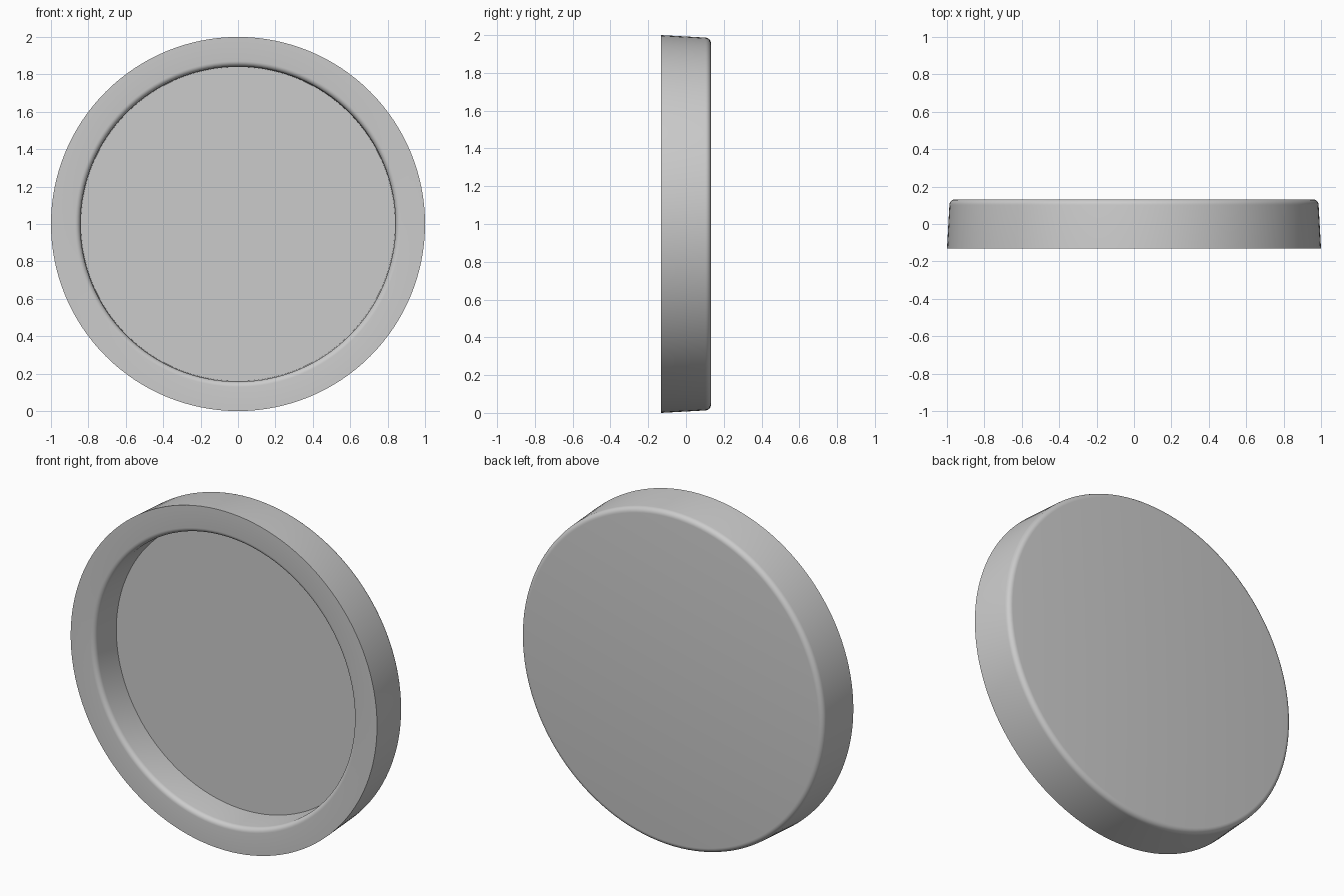
import bpy
import bmesh
import math
from mathutils import Matrix, Vector

if "Cube" in bpy.data.objects:
    bpy.data.objects.remove(bpy.data.objects["Cube"], do_unlink=True)

HALF = 0.132      # half the thickness
FLOOR = 0.065     # y of the recess floor
SEGMENTS = 128

grey = bpy.data.materials.new("plain grey")
grey.use_nodes = True
colour = (0.6, 0.6, 0.6, 1.0)
grey.diffuse_color = colour
grey.node_tree.nodes["Principled BSDF"].inputs["Base Color"].default_value = colour


def fillet(radius, y, size, start, steps=6):
    """Quarter-round profile points (radius, y), turning anticlockwise from start."""
    angles = [start + math.pi / 2 * i / steps for i in range(steps + 1)]
    return [(radius + size * math.cos(a), y + size * math.sin(a)) for a in angles]


# Profile from the back centre, round the rim and into the recess
back_edge = fillet(0.957, HALF - 0.03, 0.03, 0)[::-1]
lip = fillet(0.871, -HALF + 0.028, 0.028, math.pi)[::-1]
profile = [(0, HALF)] + back_edge + [(1, -HALF)] + lip + [(0.84, FLOOR), (0, FLOOR)]

# Spin the profile about the y axis
bm = bmesh.new()
points = [bm.verts.new((r, y, 0)) for r, y in profile]
edges = [bm.edges.new(pair) for pair in zip(points, points[1:])]
bmesh.ops.spin(bm, geom=points + edges, cent=(0, 0, 0), axis=(0, 1, 0),
               angle=math.tau, steps=SEGMENTS, use_duplicate=False)
bmesh.ops.remove_doubles(bm, verts=bm.verts, dist=0.0001)
bmesh.ops.recalc_face_normals(bm, faces=bm.faces)
bmesh.ops.transform(bm, matrix=Matrix.Translation(Vector((0, 0, 1))), verts=bm.verts)

mesh = bpy.data.meshes.new("round_cap")
bm.to_mesh(mesh)
bm.free()
mesh.materials.append(grey)
cap = bpy.data.objects.new("round_cap", mesh)
bpy.context.collection.objects.link(cap)

# Smooth rounded edges, sharp rim and floor corners
bpy.ops.object.select_all(action='DESELECT')
cap.select_set(True)
bpy.context.view_layer.objects.active = cap
bpy.ops.object.shade_smooth_by_angle(angle=math.radians(35))
